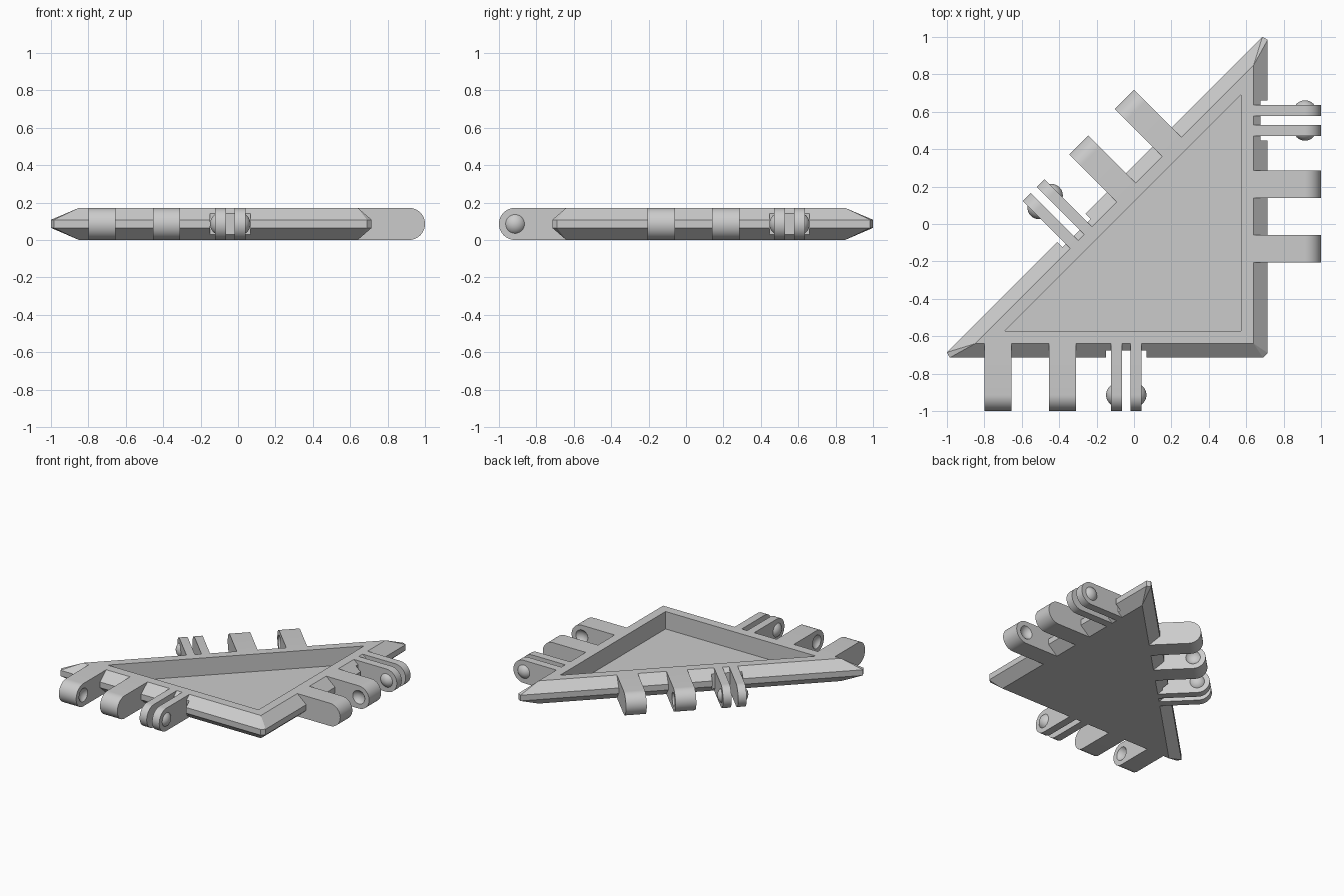
import bpy
import bmesh
from math import radians, pi, sin, cos
from mathutils import Matrix, Vector

cube = bpy.data.objects.get("Cube")
if cube:
    bpy.data.objects.remove(cube)

HEIGHT = 0.172
MID = HEIGHT / 2
REACH = 0.285      # how far a lug stands out past the plate edge
BEVEL = 0.075      # width of the sloped rim
BALL = 0.0625      # radius of the snap balls and sockets
BULGE = 0.026      # how far a ball stands out of its finger

grey = bpy.data.materials.new("plain grey")
grey.use_nodes = True
color = (0.6, 0.6, 0.6, 1)
grey.diffuse_color = color
grey.node_tree.nodes["Principled BSDF"].inputs["Base Color"].default_value = color


def make(name, bm, matrix=Matrix()):
    bmesh.ops.recalc_face_normals(bm, faces=bm.faces)
    mesh = bpy.data.meshes.new(name)
    bm.to_mesh(mesh)
    bm.free()
    mesh.transform(matrix)
    mesh.materials.append(grey)
    obj = bpy.data.objects.new(name, mesh)
    bpy.context.collection.objects.link(obj)
    return obj


def extrude(name, points, vector, matrix=Matrix()):
    bm = bmesh.new()
    face = bm.faces.new([bm.verts.new(p) for p in points])
    side = bmesh.ops.extrude_face_region(bm, geom=[face])["geom"]
    verts = [v for v in side if isinstance(v, bmesh.types.BMVert)]
    bmesh.ops.translate(bm, verts=verts, vec=Vector(vector))
    return make(name, bm, matrix)


def ball(name, location, matrix):
    bm = bmesh.new()
    bmesh.ops.create_uvsphere(bm, u_segments=32, v_segments=16, radius=BALL,
                              matrix=Matrix.Translation(location))
    return make(name, bm, matrix)


def activate(obj):
    bpy.ops.object.select_all(action="DESELECT")
    obj.select_set(True)
    bpy.context.view_layer.objects.active = obj


def cut(obj, cutter):
    mod = obj.modifiers.new("cut", "BOOLEAN")
    mod.operation = "DIFFERENCE"
    mod.solver = "EXACT"
    mod.object = cutter
    activate(obj)
    bpy.ops.object.modifier_apply(modifier=mod.name)
    bpy.data.objects.remove(cutter)


def smooth(obj):
    activate(obj)
    bpy.ops.object.shade_smooth_by_angle(angle=radians(30))


def lug(name, center, width, edge, matrix):
    """Straight arm with a round end, standing out along local -y."""
    tip = edge + REACH - MID
    root = edge - BEVEL
    x = center - width / 2
    outline = [(x, -root, HEIGHT), (x, -root, 0)]
    steps = 24
    for i in range(steps + 1):
        a = pi * i / steps
        outline.append((x, -tip - MID * sin(a), MID - MID * cos(a)))
    return extrude(name, outline, (width, 0, 0), matrix)


# Triangular plate: hull of the flat faces and the blunt-cornered outer rim
flat = [(0.64, -0.64), (0.64, 0.85), (-0.85, -0.64)]
rim = [(0.715, 0.985), (0.686, 1.0), (0.715, -0.69)]
rim += [(-y, -x) for x, y in rim]
bm = bmesh.new()
for points, levels in ((flat, (0, HEIGHT)), (rim, (0.065, 0.108))):
    for z in levels:
        for x, y in points:
            bm.verts.new((x, y, z))
bmesh.ops.convex_hull(bm, input=bm.verts)
bmesh.ops.dissolve_limit(bm, angle_limit=radians(0.5), verts=bm.verts, edges=bm.edges)
plate = make("triangle_plate", bm)

# Recessed tray in the top
pocket = [(0.572, -0.572, 0.04), (0.572, 0.69, 0.04), (-0.69, -0.572, 0.04)]
cut(plate, extrude("tray_cutter", pocket, (0, 0, 0.3)))

# Hinge set on each edge: turn, position of the first lug, edge distance
edges = {"front": (0, -0.7275, 0.715),
         "left": (90, -0.1325, 0.715),
         "slanted": (225, -0.435, 0.222)}
for side, (turn, start, edge) in edges.items():
    matrix = Matrix.Rotation(radians(turn), 4, "Z")
    pivot = -(edge + REACH - MID)

    # Two wide lugs with sockets on their facing sides
    for label, center, facing in (("first", start, 1), ("second", start + 0.345, -1)):
        wide = lug(f"{side}_{label}_wide_lug", center, 0.145, edge, matrix)
        socket_x = center + facing * (0.0725 + BALL - BULGE)
        cut(wide, ball("socket_cutter", (socket_x, pivot, MID), matrix))
        smooth(wide)

    # Notch in the rim behind the clip
    clip = start + 0.686
    notch = [(clip + sx * 0.107, -edge + dy, -0.1)
             for sx, dy in ((-1, 0.04), (1, 0.04), (1, -0.1), (-1, -0.1))]
    cut(plate, extrude("notch_cutter", notch, (0, 0, 0.4), matrix))

    # Two thin clip fingers with balls on their outer sides
    for label, sign in (("first", -1), ("second", 1)):
        smooth(lug(f"{side}_{label}_clip_finger", clip + sign * 0.0525, 0.059, edge, matrix))
        ball_x = clip + sign * (0.082 + BULGE - BALL)
        snap = ball(f"{side}_{label}_snap_ball", (ball_x, pivot, MID), matrix)
        # keep only the cap that stands outside the finger
        bm = bmesh.new()
        bm.from_mesh(snap.data)
        axis = matrix.to_3x3() @ Vector((sign, 0, 0))
        base = matrix @ Vector((clip + sign * 0.075, pivot, MID))
        bmesh.ops.bisect_plane(bm, geom=bm.verts[:] + bm.edges[:] + bm.faces[:],
                               plane_co=base, plane_no=axis, clear_inner=True)
        bmesh.ops.holes_fill(bm, edges=[e for e in bm.edges if e.is_boundary])
        bm.to_mesh(snap.data)
        bm.free()
        smooth(snap)
